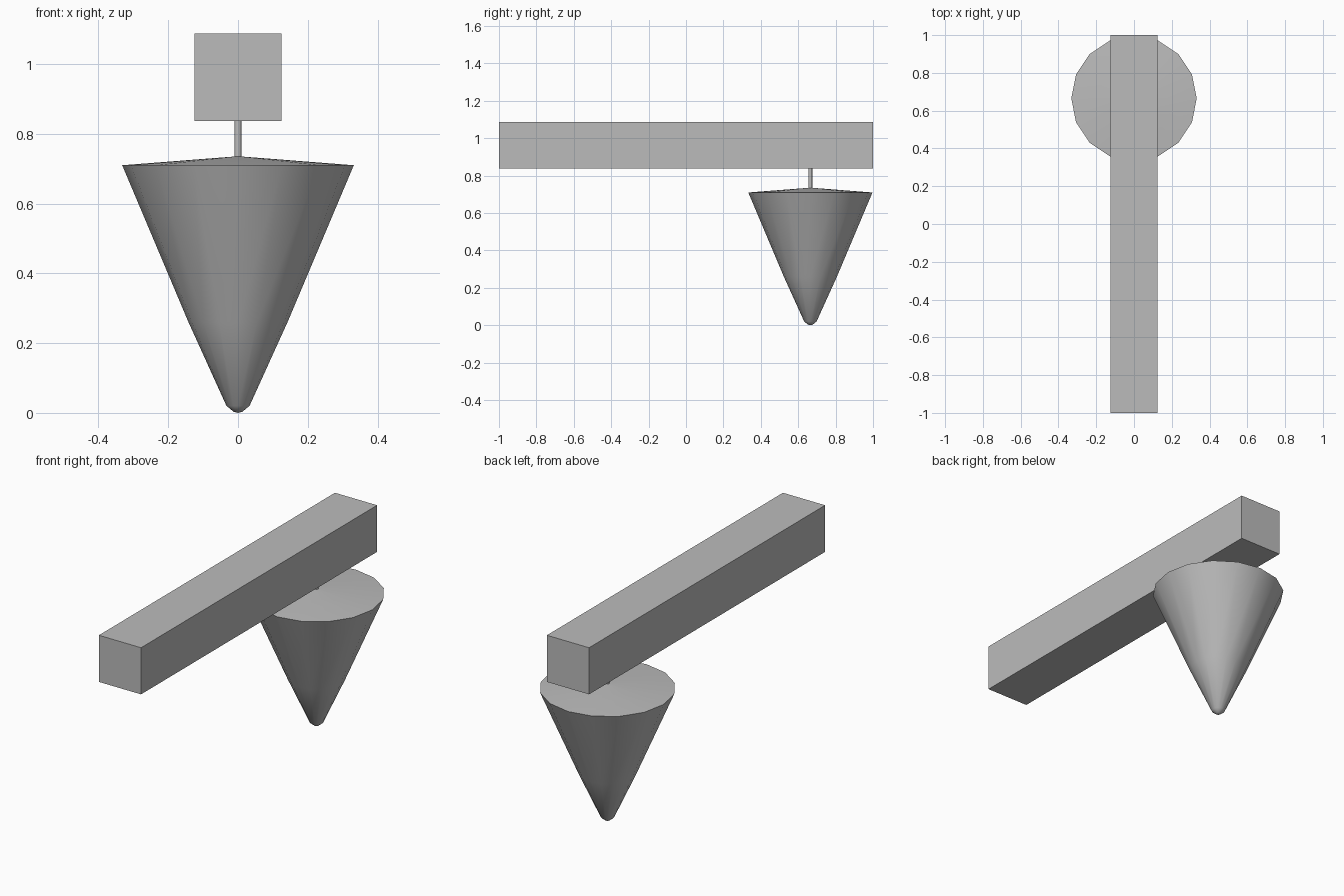
import bpy, bmesh, math

cube = bpy.data.objects.get("Cube")
if cube:
    bpy.data.objects.remove(cube, do_unlink=True)

SIDES = 16
BOB_Y = 0.665

# Single plain grey material
grey = bpy.data.materials.new("plain grey")
grey.use_nodes = True
grey.diffuse_color = (0.5, 0.5, 0.5, 1)
grey.node_tree.nodes["Principled BSDF"].inputs["Base Color"].default_value = grey.diffuse_color


def finish(name, bm, location, smooth):
    bmesh.ops.recalc_face_normals(bm, faces=bm.faces)
    mesh = bpy.data.meshes.new(name)
    bm.to_mesh(mesh)
    bm.free()
    mesh.materials.append(grey)
    obj = bpy.data.objects.new(name, mesh)
    obj.location = location
    bpy.context.collection.objects.link(obj)
    if smooth:
        bpy.ops.object.select_all(action="DESELECT")
        obj.select_set(True)
        bpy.context.view_layer.objects.active = obj
        bpy.ops.object.shade_smooth_by_angle(angle=math.radians(35))
    return obj


def lathe(name, profile, location):
    """Revolve (radius, height) points around the z axis."""
    bm = bmesh.new()
    verts = [bm.verts.new((r, 0, z)) for r, z in profile]
    edges = [bm.edges.new(pair) for pair in zip(verts, verts[1:])]
    bmesh.ops.spin(bm, geom=verts + edges, cent=(0, 0, 0), axis=(0, 0, 1),
                   angle=math.tau, steps=SIDES, use_merge=True)
    bmesh.ops.remove_doubles(bm, verts=bm.verts, dist=0.0005)
    return finish(name, bm, location, True)


# Long square beam
bm = bmesh.new()
bmesh.ops.create_cube(bm, size=1)
bmesh.ops.scale(bm, verts=bm.verts, vec=(0.25, 2, 0.25))
finish("beam", bm, (0, 0, 0.962), False)

# Pointed hanging weight with a blunt tip and shallow conical lid
lathe("hanging_weight",
      [(0, 0), (0.012, 0.003), (0.033, 0.02), (0.142, 0.26),
       (0.332, 0.71), (0.01, 0.735), (0, 0.735)],
      (0, BOB_Y, 0))

# Thin cord joining the weight to the beam
lathe("cord", [(0, 0.73), (0.01, 0.73), (0.01, 0.84), (0, 0.84)], (0, BOB_Y, 0))
